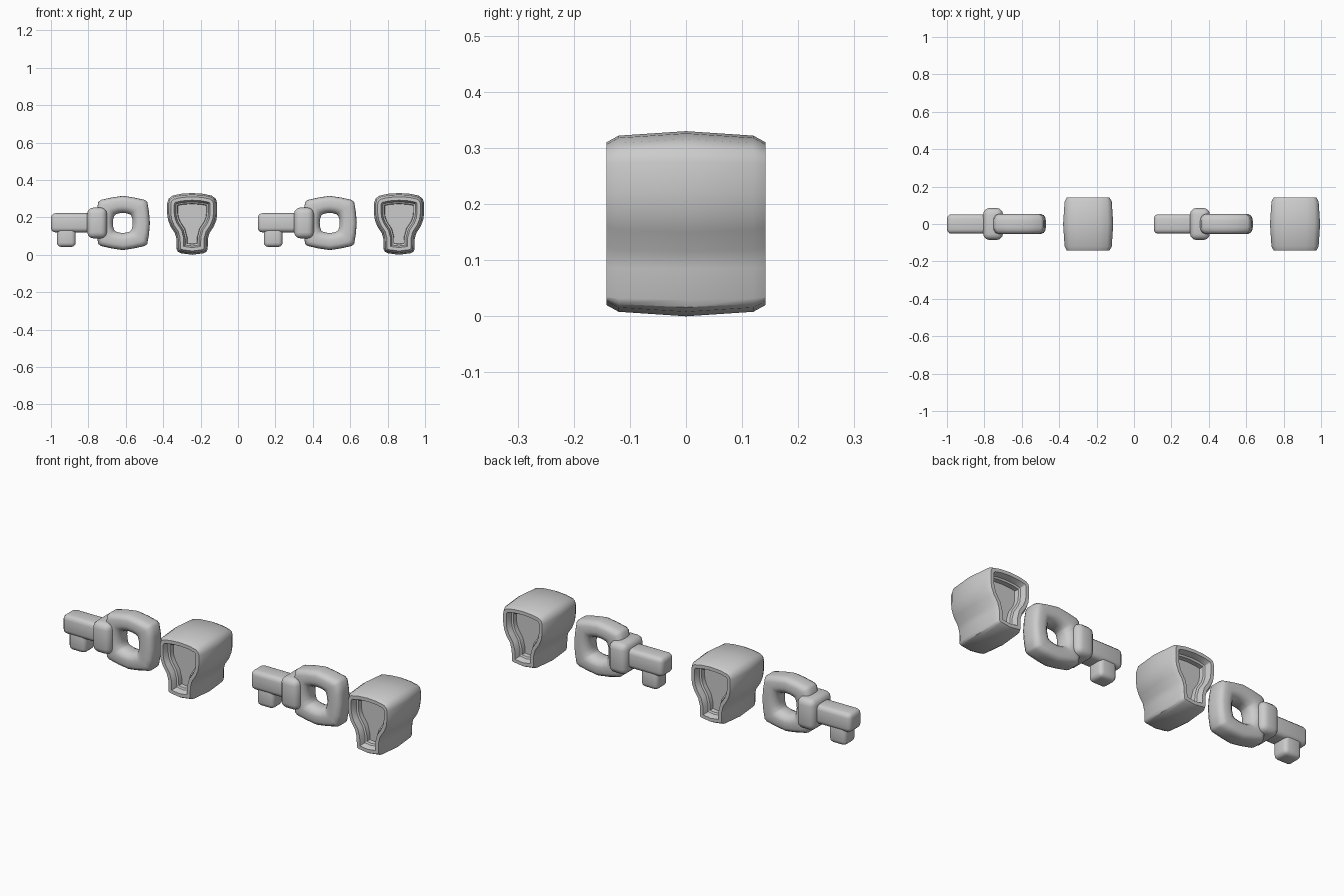
import bpy, bmesh, math
from mathutils import Vector

cube = bpy.data.objects.get("Cube")
if cube:
    bpy.data.objects.remove(cube, do_unlink=True)

metal = bpy.data.materials.new("plain_grey")
metal.use_nodes = True
GREY = (0.6, 0.6, 0.6, 1)
metal.diffuse_color = GREY
metal.node_tree.nodes["Principled BSDF"].inputs["Base Color"].default_value = GREY


def finish(name, bm, x, angle):
    bmesh.ops.recalc_face_normals(bm, faces=bm.faces)
    mesh = bpy.data.meshes.new(name)
    bm.to_mesh(mesh)
    bm.free()
    mesh.materials.append(metal)
    obj = bpy.data.objects.new(name, mesh)
    obj.location.x = x
    bpy.context.collection.objects.link(obj)
    bpy.ops.object.select_all(action="DESELECT")
    obj.select_set(True)
    bpy.context.view_layer.objects.active = obj
    bpy.ops.object.shade_smooth_by_angle(angle=math.radians(angle))
    return obj


def block(name, x, lo, hi, bevel):
    """Rounded box between two corners."""
    bm = bmesh.new()
    bmesh.ops.create_cube(bm, size=1)
    for v in bm.verts:
        v.co = [l + (c + 0.5) * (h - l) for c, l, h in zip(v.co, lo, hi)]
    bmesh.ops.bevel(bm, geom=bm.edges[:], offset=bevel, segments=3,
                    profile=0.5, affect="EDGES")
    return finish(name, bm, x, 60)


def loft(bm, loops, closed=False):
    """Bridge equal-length loops of points; cap the ends unless closed."""
    rows = [[bm.verts.new(p) for p in loop] for loop in loops]
    pairs = list(zip(rows, rows[1:]))
    if closed:
        pairs.append((rows[-1], rows[0]))
    else:
        bm.faces.new(rows[0])
        bm.faces.new(rows[-1])
    for a, b in pairs:
        for i in range(len(a)):
            j = (i + 1) % len(a)
            bm.faces.new((a[i], a[j], b[j], b[i]))


def inset(points, d):
    """Move each corner of a counter-clockwise outline inward by d."""
    result = []
    for i, p in enumerate(points):
        e1 = (p - points[i - 1]).normalized()
        e2 = (points[(i + 1) % len(points)] - p).normalized()
        n = Vector((-e1.y - e2.y, e1.x + e2.x)).normalized()
        result.append(p + n * d / max(0.6, n.dot(Vector((-e1.y, e1.x)))))
    return result


# Ring handle: outer outline and rounded-square hole joined by a soft section
OUTER = [(0.145, 0), (0.14, 0.06), (0.131, 0.112), (0.118, 0.123), (0.06, 0.136), (0, 0.145)]
HOLE = [(0.053, 0), (0.052, 0.018), (0.046, 0.038), (0.038, 0.046), (0.018, 0.052), (0, 0.053)]
SECTION = [(0, 0.018), (0.08, 0.036), (0.25, 0.05), (0.4, 0.053), (0.72, 0.053),
           (0.88, 0.047), (0.97, 0.033), (1, 0.018)]


def full_turn(quarter):
    half = quarter + [(-x, z) for x, z in quarter[-2::-1]]
    return [Vector(p) for p in half + [(x, -z) for x, z in half[-2:0:-1]]]


def ring(name, x):
    outer, hole = full_turn(OUTER), full_turn(HOLE)
    section = SECTION + [(t, -y) for t, y in reversed(SECTION)]
    loops = []
    for t, y in section:
        pts = [h.lerp(o, t) for h, o in zip(hole, outer)]
        loops.append([(p.x, y, p.y + 0.17) for p in pts])
    bm = bmesh.new()
    loft(bm, loops, closed=True)
    return finish(name, bm, x, 60)


# Lock body: keyhole outline, bulged in the middle, stepped recess at both ends
BODY = [(0, 0), (0.06, 0.008), (0.076, 0.016), (0.083, 0.03), (0.084, 0.085),
        (0.092, 0.115), (0.115, 0.15), (0.129, 0.185), (0.134, 0.22), (0.134, 0.275),
        (0.126, 0.3), (0.105, 0.316), (0.06, 0.326), (0, 0.33)]
# inset and distance from the middle, floor of recess to middle
RINGS = [(0.058, 0.085), (0.056, 0.108), (0.047, 0.112), (0.044, 0.126),
         (0.038, 0.142), (0.02, 0.142), (0.008, 0.12)]


def lock(name, x):
    outline = [Vector(p) for p in BODY + [(-a, b) for a, b in BODY[-2:0:-1]]]
    steps = [(d, -y) for d, y in RINGS] + [(0, 0)] + [(d, y) for d, y in reversed(RINGS)]
    bm = bmesh.new()
    loft(bm, [[(p.x, y, p.y) for p in inset(outline, d)] for d, y in steps])
    return finish(name, bm, x, 35)


# Two identical pairs side by side
for side, x in (("right", -0.553), ("left", 0.553)):
    block(side + "_key_shaft", x, (-0.447, -0.052, 0.12), (-0.17, 0.052, 0.222), 0.024)
    block(side + "_key_tooth", x, (-0.415, -0.046, 0.042), (-0.315, 0.046, 0.15), 0.022)
    block(side + "_key_collar", x, (-0.253, -0.085, 0.088), (-0.148, 0.085, 0.252), 0.032)
    ring(side + "_key_ring", x - 0.063)
    lock(side + "_lock_body", x + 0.308)
